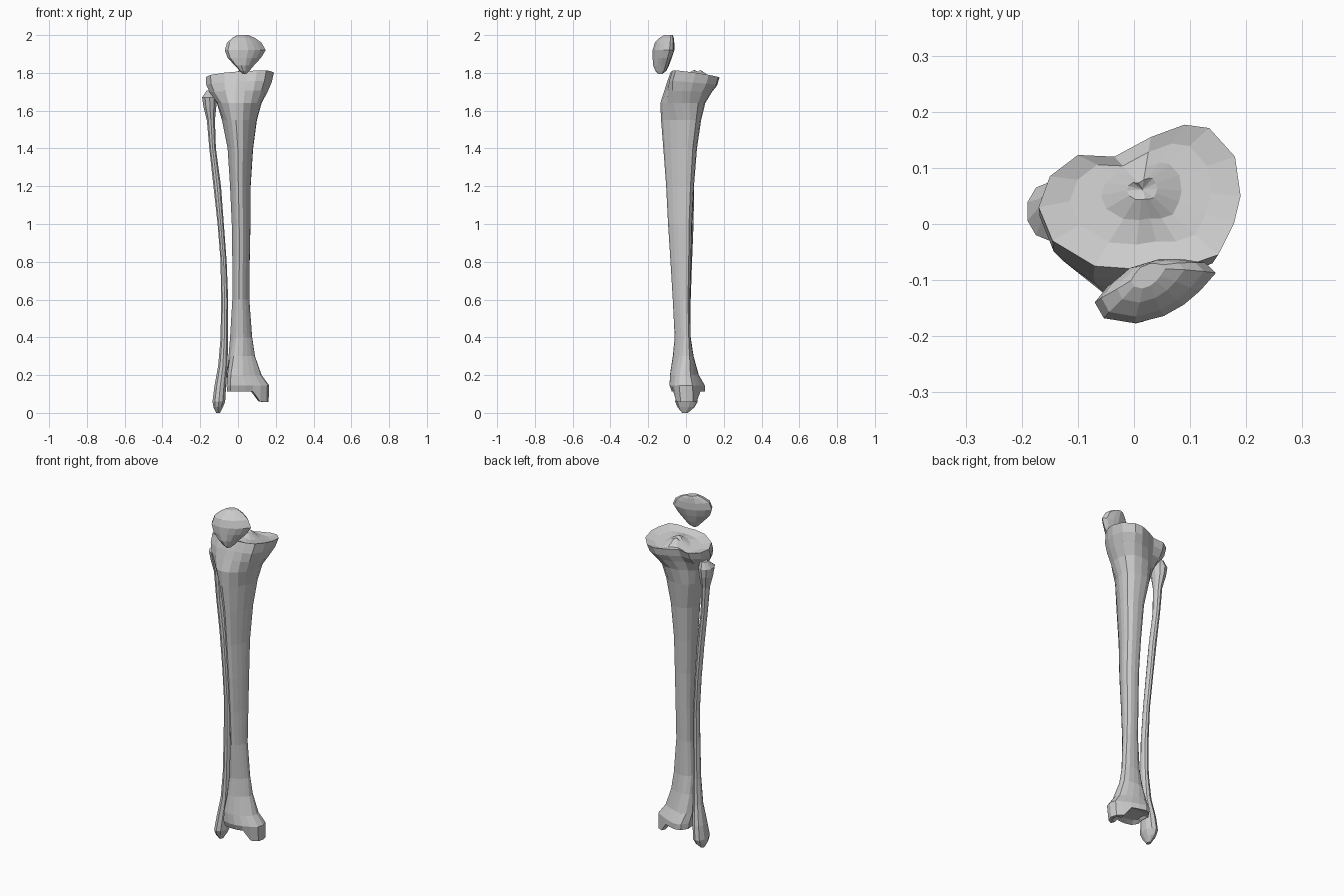
import bpy, bmesh, math

# Cross-section outlines, counter-clockwise from the front (-y)
PLATEAU = [(0, -.08), (.05, -.072), (.10, -.072), (.15, -.055), (.178, 0), (.19, .05), (.18, .12), (.134, .171),
           (.09, .177), (.03, .155), (-.035, .12), (-.10, .123), (-.15, .085), (-.17, .03), (-.145, -.03), (-.07, -.075)]
SHAFT = [(-.2, -1), (.2, -.9), (.55, -.55), (.8, -.2), (.97, .15), (1, .45), (.9, .75), (.55, .95),
         (.1, 1), (-.35, .97), (-.7, .8), (-.92, .5), (-1, .15), (-.9, -.2), (-.7, -.6), (-.45, -.9)]
ANKLE = [(0, -.085), (.04, -.085), (.08, -.075), (.12, -.06), (.155, -.035), (.165, 0), (.155, .035), (.12, .055),
         (.08, .075), (.04, .09), (0, .1), (-.03, .09), (-.055, .05), (-.05, 0), (-.06, -.04), (-.04, -.075)]
KNEECAP = [(.005, -.173), (.055, -.16), (.09, -.14), (.118, -.116), (.146, -.084), (.127, -.066), (.09, -.06),
           (.055, -.059), (-.007, -.077), (-.043, -.107), (-.066, -.136), (-.05, -.164)]
OVAL = [(math.sin(a), -math.cos(a)) for a in (math.tau * i / 10 for i in range(10))]


def fit(pts, x0, x1, y0, y1):
    """Scale an outline to a bounding box."""
    xs, ys = zip(*pts)
    ax, bx, ay, by = min(xs), max(xs), min(ys), max(ys)
    return [(x0 + (x - ax) / (bx - ax) * (x1 - x0), y0 + (y - ay) / (by - ay) * (y1 - y0)) for x, y in pts]


def mix(a, b, t):
    a, b = fit(a, -1, 1, -1, 1), fit(b, -1, 1, -1, 1)
    return [(p[0] + (q[0] - p[0]) * t, p[1] + (q[1] - p[1]) * t) for p, q in zip(a, b)]


def loft(name, rings):
    """Skin a stack of rings and close both ends with a fan."""
    bm = bmesh.new()
    loops = [[bm.verts.new(p) for p in r] for r in rings]
    n = len(loops[0])
    for a, b in zip(loops, loops[1:]):
        for i in range(n):
            j = (i + 1) % n
            bm.faces.new((a[i], a[j], b[j], b[i]))
    for r in (loops[0], loops[-1]):
        f = bm.faces.new(r)
        bmesh.ops.poke(bm, faces=[f])
    bmesh.ops.recalc_face_normals(bm, faces=bm.faces)
    me = bpy.data.meshes.new(name)
    bm.to_mesh(me)
    bm.free()
    ob = bpy.data.objects.new(name, me)
    bpy.context.collection.objects.link(ob)
    return ob


def stack(outline, sections):
    return [[(x, y, z) for x, y in fit(outline, *box)] for z, *box in sections]


def shrink(pts, cx, cy, s):
    return [(cx + (x - cx) * s, cy + (y - cy) * s) for x, y in pts]


# Shin bone: z, x0, x1, y0, y1, blend (+ plateau, - ankle), plateau tilt
SHIN = [(1.795, -.17, .19, -.08, .177, 1, 1), (1.745, -.168, .178, -.10, .165, .95, .6),
        (1.70, -.15, .158, -.115, .135, .75, .3), (1.64, -.112, .125, -.136, .102, .35, 0),
        (1.55, -.085, .10, -.132, .08, 0, 0), (1.4, -.055, .08, -.12, .058, 0, 0),
        (1.2, -.042, .067, -.105, .042, 0, 0), (1.0, -.033, .066, -.095, .032, 0, 0),
        (.8, -.03, .062, -.082, .028, 0, 0), (.6, -.03, .06, -.07, .022, 0, 0),
        (.4, -.042, .075, -.06, .025, 0, 0), (.3, -.05, .09, -.07, .04, -.4, 0),
        (.2, -.058, .125, -.085, .068, -.8, 0), (.145, -.06, .165, -.087, .1, -1, 0)]


def tilt(x, y):
    return .07 * x - .15 * y


def plateau_z(x, y):
    spine = .045 * math.exp(-((x - .015) / .035) ** 2 - ((y - .065) / .06) ** 2)
    return 1.782 + tilt(x, y) + spine


def ankle_z(x, lift=0):
    t = min(max((x - .085) / .035, 0), 1)
    return .113 + lift * (1 - t) - .056 * t


rings = [[(x, y, plateau_z(x, y)) for x, y in shrink(PLATEAU, .015, .065, s)] for s in (.15, .4, .7)]
for z, x0, x1, y0, y1, w, k in SHIN:
    outline = fit(mix(SHAFT, PLATEAU if w > 0 else ANKLE, abs(w)), x0, x1, y0, y1)
    rings.append([(x, y, z + k * tilt(x, y)) for x, y in outline])
end = fit(ANKLE, -.058, .162, -.075, .1)
rings.append([(x, y, ankle_z(x)) for x, y in end])
rings.append([(.05 + (x - .05) * .85, y * .6, ankle_z(x, .012)) for x, y in end])
rings.append([(.04 + (x - .05) * .3, y * .3, .125) for x, y in end])
loft("shin_bone", rings)

# Slender outer bone
loft("outer_leg_bone", stack(OVAL, [
    (1.708, -.165, -.125, .02, .06), (1.67, -.19, -.11, -.03, .075), (1.62, -.183, -.115, -.02, .068),
    (1.55, -.165, -.122, -.005, .05), (1.4, -.152, -.117, 0, .045), (1.2, -.13, -.09, 0, .043),
    (1.0, -.108, -.075, -.005, .04), (.8, -.092, -.06, -.01, .032), (.6, -.09, -.052, -.02, .025),
    (.4, -.092, -.053, -.025, .025), (.25, -.105, -.055, -.03, .035), (.14, -.125, -.063, -.045, .055),
    (.06, -.135, -.068, -.058, .062), (.03, -.13, -.08, -.045, .045), (0, -.115, -.095, -.02, .01)]))

# Kneecap
loft("kneecap", stack(KNEECAP, [
    (2.0, -.005, .055, -.115, -.07), (1.985, -.03, .09, -.14, -.065), (1.96, -.058, .125, -.165, -.062),
    (1.92, -.07, .146, -.177, -.062), (1.88, -.055, .122, -.177, -.075), (1.84, -.018, .085, -.174, -.09),
    (1.81, .01, .06, -.162, -.105), (1.795, .025, .045, -.148, -.125)]))
